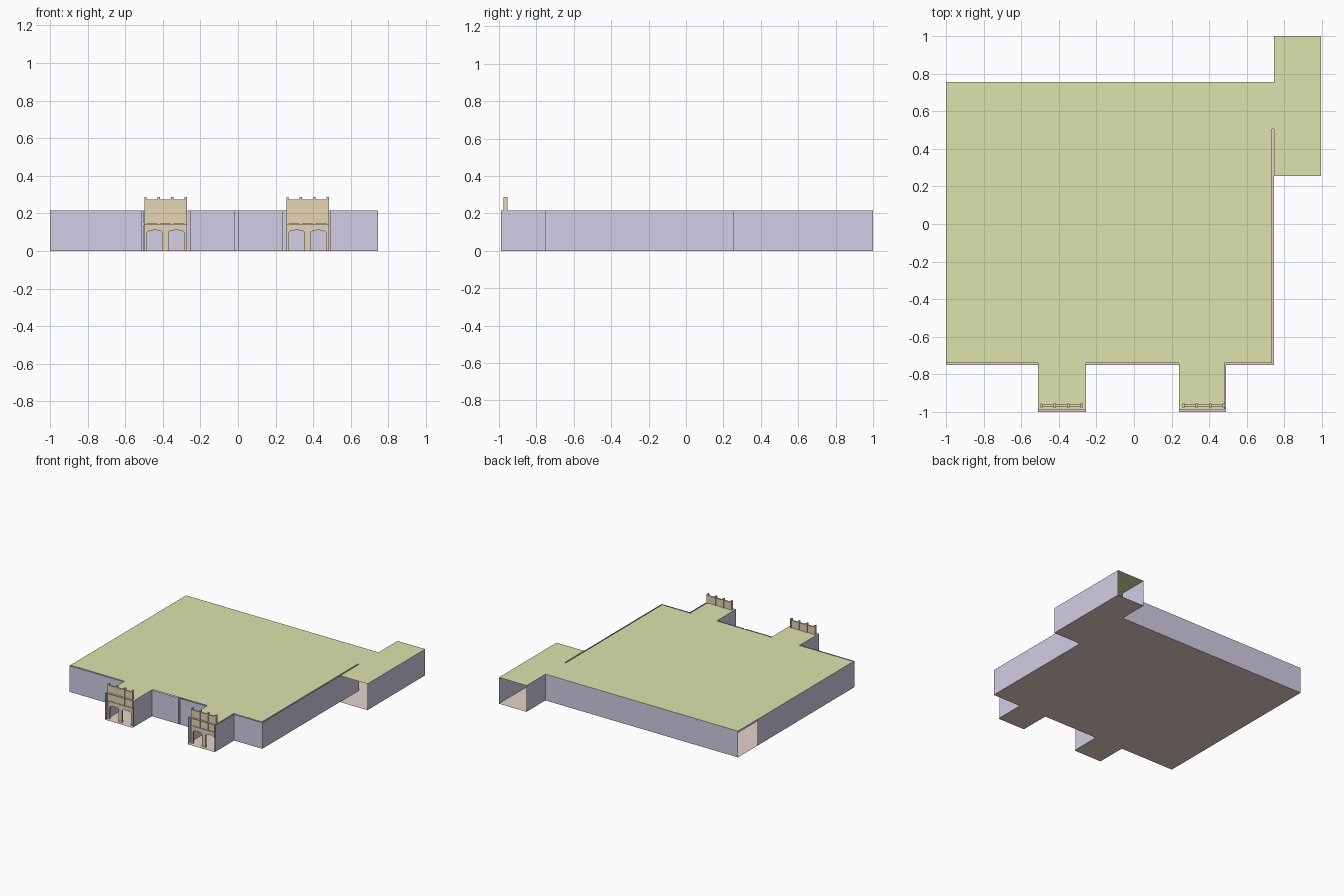
import bpy, bmesh

if "Cube" in bpy.data.objects:
    bpy.data.objects.remove(bpy.data.objects["Cube"])

H = 0.215  # wall height


def material(name, rgb):
    m = bpy.data.materials.new(name)
    m.diffuse_color = (*rgb, 1)
    m.use_nodes = True
    m.node_tree.nodes["Principled BSDF"].inputs["Base Color"].default_value = m.diffuse_color
    return m


FLOOR = material("floor_pink", (0.78, 0.65, 0.60))
WALL = material("wall_lilac", (0.64, 0.62, 0.78))
ROOF = material("roof_green", (0.73, 0.77, 0.42))
WOOD = material("gate_tan", (0.78, 0.66, 0.45))


def finish(name, bm, mat):
    me = bpy.data.meshes.new(name)
    bm.to_mesh(me)
    bm.free()
    me.materials.append(mat)
    ob = bpy.data.objects.new(name, me)
    bpy.context.collection.objects.link(ob)
    return ob


def slabs(name, rects, z, mat, up=True):
    """Flat sheets from (x0, y0, x1, y1) rectangles."""
    bm = bmesh.new()
    for x0, y0, x1, y1 in rects:
        c = [(x0, y0), (x1, y0), (x1, y1), (x0, y1)]
        bm.faces.new([bm.verts.new((x, y, z)) for x, y in c])
    finish(name, bm, mat)


def walls(name, runs):
    """Vertical single-sheet walls along polylines."""
    bm = bmesh.new()
    for run in runs:
        for (ax, ay), (bx, by) in zip(run, run[1:]):
            bm.faces.new([bm.verts.new(p) for p in
                          ((ax, ay, 0), (bx, by, 0), (bx, by, H), (ax, ay, H))])
    finish(name, bm, WALL)


def add_box(bm, x0, x1, y0, y1, z0, z1):
    v = bmesh.ops.create_cube(bm, size=1)["verts"]
    for p in v:
        p.co.x = x0 if p.co.x < 0 else x1
        p.co.y = y0 if p.co.y < 0 else y1
        p.co.z = z0 if p.co.z < 0 else z1


# floor reaches slightly past the roof
slabs("floor", [(-1, -0.75, 0.745, 0.755), (-0.51, -1, -0.255, -0.75),
                (0.24, -1, 0.49, -0.75), (0.745, 0.255, 0.995, 1)], 0, FLOOR)
slabs("roof", [(-1, -0.74, 0.735, 0.755), (-0.51, -0.99, -0.255, -0.74),
               (0.24, -0.99, 0.48, -0.74), (0.745, 0.255, 0.995, 1),
               (0.735, 0.505, 0.745, 0.755)], H, ROOF)

# outer shell with porches; left end and side passage ends stay open
walls("outer_walls", [
    [(-1, 0.505), (-1, -0.75), (-0.51, -0.75), (-0.51, -0.99)],
    [(-0.255, -0.99), (-0.255, -0.75), (-0.015, -0.75)],
    [(0, -0.75), (0.24, -0.75), (0.24, -0.99)],
    [(0.49, -0.99), (0.49, -0.75), (0.745, -0.75), (0.745, 0.505)],
    [(-1, 0.755), (0.745, 0.755), (0.745, 1)],
    [(0.995, 0.255), (0.995, 1)],
])

# inner room linings and corridor walls
walls("room_walls", [
    [(-0.5, -0.99), (-0.5, -0.74), (-0.74, -0.74), (-0.74, 0.49),
     (-0.015, 0.49), (-0.015, -0.75)],
    [(0, -0.75), (0, 0.49), (0.735, 0.49), (0.735, -0.74),
     (0.48, -0.74), (0.48, -0.99)],
    [(-1, -0.74), (-0.75, -0.74), (-0.75, 0.505), (0.745, 0.505)],
])


def gate(name, cx):
    bm = bmesh.new()
    # panel profile with two shallow arched openings
    pts = [(-0.113, 0.275), (-0.113, 0)]
    for a, b in ((-0.098, -0.016), (0.016, 0.098)):
        w = b - a
        pts += [(a, 0), (a, 0.1), (a + w * 0.12, 0.107), (a + w * 0.5, 0.112),
                (b - w * 0.12, 0.107), (b, 0.1), (b, 0)]
    pts += [(0.113, 0), (0.113, 0.275)]
    f = bm.faces.new([bm.verts.new((cx + x, -0.972, z)) for x, z in pts])
    ext = bmesh.ops.extrude_face_region(bm, geom=[f])["geom"]
    for v in ext:
        if isinstance(v, bmesh.types.BMVert):
            v.co.y += 0.012
    # ledge and slim posts
    add_box(bm, cx - 0.114, cx + 0.114, -0.98, -0.955, 0.138, 0.148)
    for i in range(4):
        x = cx - 0.107 + i * 0.0713
        add_box(bm, x - 0.006, x + 0.006, -0.976, -0.955, 0.148, 0.288)
    bmesh.ops.recalc_face_normals(bm, faces=bm.faces)
    finish(name, bm, WOOD)


gate("left_gate", -0.385)
gate("right_gate", 0.37)
